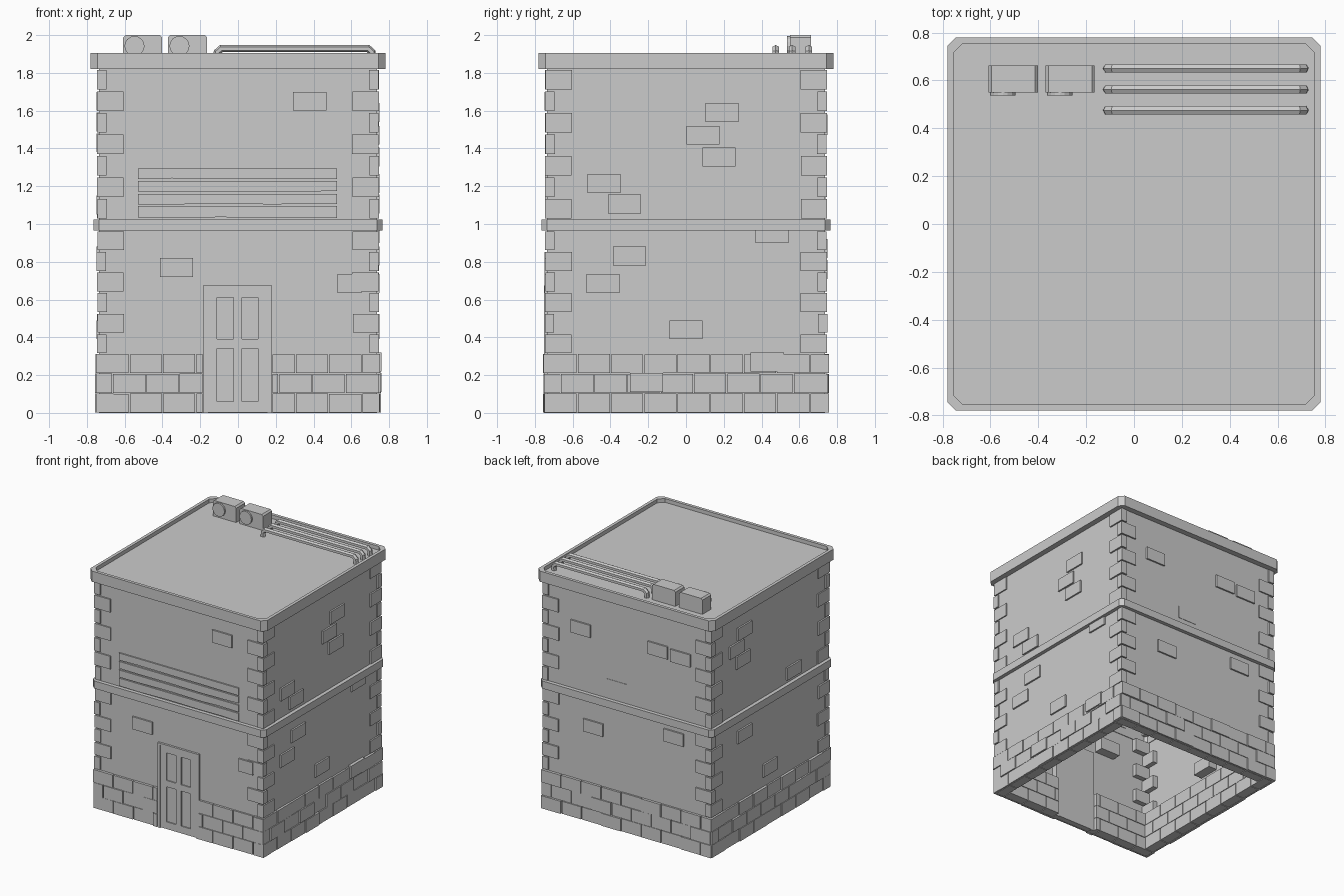
import bpy, bmesh, math, random
from mathutils import Matrix, Vector

if "Cube" in bpy.data.objects:
    bpy.data.objects.remove(bpy.data.objects["Cube"])

random.seed(4)
WALL = 0.735


def finish(bm, name, fix=True):
    if fix:
        bmesh.ops.recalc_face_normals(bm, faces=bm.faces)
    me = bpy.data.meshes.new(name)
    bm.to_mesh(me)
    bm.free()
    ob = bpy.data.objects.new(name, me)
    bpy.context.collection.objects.link(ob)
    return ob


def box(bm, x0, x1, y0, y1, z0, z1, side=0):
    """Box on the front side, turned by quarter turns to another side."""
    m = (Matrix.Rotation(side * math.pi / 2, 4, 'Z')
         @ Matrix.Translation(((x0 + x1) / 2, (y0 + y1) / 2, (z0 + z1) / 2))
         @ Matrix.Diagonal((x1 - x0, y1 - y0, z1 - z0, 1)))
    return bmesh.ops.create_cube(bm, size=1, matrix=m)['verts']


def outline(r, c):
    if c == 0:
        return [(-r, -r), (r, -r), (r, r), (-r, r)]
    k = r - c
    return [(-k, -r), (k, -r), (r, -k), (r, k), (k, r), (-k, r), (-r, k), (-r, -k)]


def rings(name, levels, loop=False, caps=False):
    """Square rings (half size, chamfer, z) bridged in order."""
    bm = bmesh.new()
    rows = [[bm.verts.new((x, y, z)) for x, y in outline(r, c)] for r, c, z in levels]
    pairs = list(zip(rows, rows[1:])) + ([(rows[-1], rows[0])] if loop else [])
    for a, b in pairs:
        n = len(a)
        for i in range(n):
            j = (i + 1) % n
            bm.faces.new((a[i], a[j], b[j], b[i]))
    if caps:
        bm.faces.new(rows[0][::-1])
        bm.faces.new(rows[-1])
    return finish(bm, name, fix=caps or loop)


# Hollow walls, floor band and roof tray
rings("walls", [(WALL, 0, 0), (WALL, 0, 1.83)])
rings("floor_band", [(0.765, 0.03, 0.965), (0.765, 0.03, 1.025),
                     (0.73, 0.02, 1.025), (0.73, 0.02, 0.965)], loop=True)
rings("roof", [(0.78, 0.035, 1.82), (0.78, 0.035, 1.905),
               (0.755, 0.04, 1.905), (0.755, 0.04, 1.875)], caps=True)

# Base courses of staggered bricks, leaving the doorway free
bm = bmesh.new()
H, L, gap = 0.104, 0.176, 0.003
for side in range(4):
    for row in range(3):
        u = -0.752 - (L / 2 if row % 2 else 0)
        k = 0
        while u < 0.75:
            a, b = max(u, -0.752), min(u + L, 0.752)
            u += L
            k += 1
            if side == 0:
                if a > -0.185 and b < 0.18:
                    continue
                if a < -0.185 < b:
                    b = -0.185
                elif a < 0.18 < b:
                    a = 0.18
            if b - a < 0.02:
                continue
            out = random.uniform(0.746, 0.757)
            top = (row + 1) * H - gap + random.uniform(0, 0.003)
            box(bm, a + gap, b - gap, -out, -0.66, row * H + 0.002, top, side)
finish(bm, "base_bricks")

# Corner stones, alternating long side
bm = bmesh.new()
for sx in (-1, 1):
    for sy in (-1, 1):
        for z0, z1, n in ((0.312, 0.965, 6), (1.025, 1.82, 7)):
            h = (z1 - z0) / n
            for i in range(n):
                lx, ly = (0.14, 0.05) if i % 2 else (0.05, 0.14)
                o = 0.743 + random.uniform(0, 0.005)
                xs = sorted((sx * o, sx * (o - lx)))
                ys = sorted((sy * o, sy * (o - ly)))
                box(bm, *xs, *ys, z0 + i * h + 0.005, z0 + (i + 1) * h - 0.005)
finish(bm, "corner_stones")

# Scattered raised bricks: (position along side, height)
scatter = [
    [(0.38, 1.65), (-0.325, 0.77), (0.59, 0.685)],
    [(0.19, 1.59), (0.09, 1.47), (0.175, 1.355), (-0.435, 1.215), (-0.325, 1.105),
     (0.455, 0.95), (-0.3, 0.83), (-0.44, 0.685), (0, 0.44), (0.43, 0.27), (-0.21, 0.16)],
    [(-0.41, 1.52), (0.27, 1.53), (0.47, 1.52), (-0.3, 0.76), (0.41, 0.87)],
    [(-0.42, 1.54), (-0.32, 1.65), (-0.34, 1.43), (0.3, 1.1), (-0.32, 0.83), (0, 0.44)],
]
bm = bmesh.new()
for side, spots in enumerate(scatter):
    for u, z in spots:
        w = 0.0625 if u == 0.59 else 0.0875
        out = 0.76 if z < 0.3 else 0.748
        box(bm, u - w, u + w, -out, -0.66, z - 0.05, z + 0.05, side)
box(bm, -0.18, -0.01, -0.738, -0.66, 1.08, 1.18, 2)
finish(bm, "raised_bricks")

# Worn planks above the door
bm = bmesh.new()
for z0, z1 in ((1.03, 1.095), (1.102, 1.16), (1.168, 1.228), (1.237, 1.295)):
    xs = [-0.53, -0.35, -0.1, 0.2, 0.35, 0.525]
    pts = [(x, z0 + random.uniform(0, 0.008)) for x in xs] + [(0.525, z1), (-0.53, z1)]
    f = bm.faces.new([bm.verts.new((x, -0.73, z)) for x, z in pts])
    ext = bmesh.ops.extrude_face_region(bm, geom=[f])['geom']
    bmesh.ops.translate(bm, vec=(0, -0.016, 0),
                        verts=[v for v in ext if isinstance(v, bmesh.types.BMVert)])
finish(bm, "planks")

# Door frame, and a door built from stiles and rails around sunken panels
bm = bmesh.new()
box(bm, -0.185, -0.16, -0.752, -0.69, 0, 0.675)
box(bm, 0.155, 0.18, -0.752, -0.69, 0, 0.675)
box(bm, -0.16, 0.155, -0.752, -0.69, 0.66, 0.675)
finish(bm, "door_frame")
bm = bmesh.new()
box(bm, -0.16, 0.155, -0.737, -0.69, 0.003, 0.66)
for a, b in ((-0.16, -0.11), (-0.025, 0.02), (0.105, 0.155)):
    box(bm, a, b, -0.746, -0.73, 0.003, 0.66)
for a, b in ((0.003, 0.06), (0.34, 0.39), (0.61, 0.66)):
    for c, d in ((-0.11, -0.025), (0.02, 0.105)):
        box(bm, c, d, -0.746, -0.73, a, b)
finish(bm, "door")

# Rooftop cooling units with round fans
for i, x in enumerate((-0.505, -0.267)):
    bm = bmesh.new()
    box(bm, x - 0.103, x + 0.103, 0.55, 0.662, 1.875, 2.0)
    edges = [e for e in bm.edges
             if abs(e.verts[0].co.y - e.verts[1].co.y) > 0.05 and e.verts[0].co.z > 1.9]
    bmesh.ops.bevel(bm, geom=edges, offset=0.012, segments=1, affect='EDGES')
    bmesh.ops.create_cone(bm, cap_ends=True, segments=16, radius1=0.053, radius2=0.053,
                          depth=0.03, matrix=Matrix.Translation((x - 0.043, 0.551, 1.942))
                          @ Matrix.Rotation(math.pi / 2, 4, 'X'))
    finish(bm, f"cooling_unit_{i + 1}")

# Rooftop pipes bent down at both ends
path = [(-0.11, 1.87), (-0.11, 1.91), (-0.088, 1.929), (0.688, 1.929), (0.71, 1.91), (0.71, 1.87)]
for i, y in enumerate((0.475, 0.562, 0.65)):
    cu = bpy.data.curves.new("pipe", 'CURVE')
    cu.dimensions = '3D'
    cu.bevel_depth = 0.02
    cu.bevel_resolution = 1
    sp = cu.splines.new('POLY')
    sp.use_smooth = False
    sp.points.add(len(path) - 1)
    for p, (x, z) in zip(sp.points, path):
        p.co = (x, y, z, 1)
    bpy.context.collection.objects.link(bpy.data.objects.new(f"roof_pipe_{i + 1}", cu))
